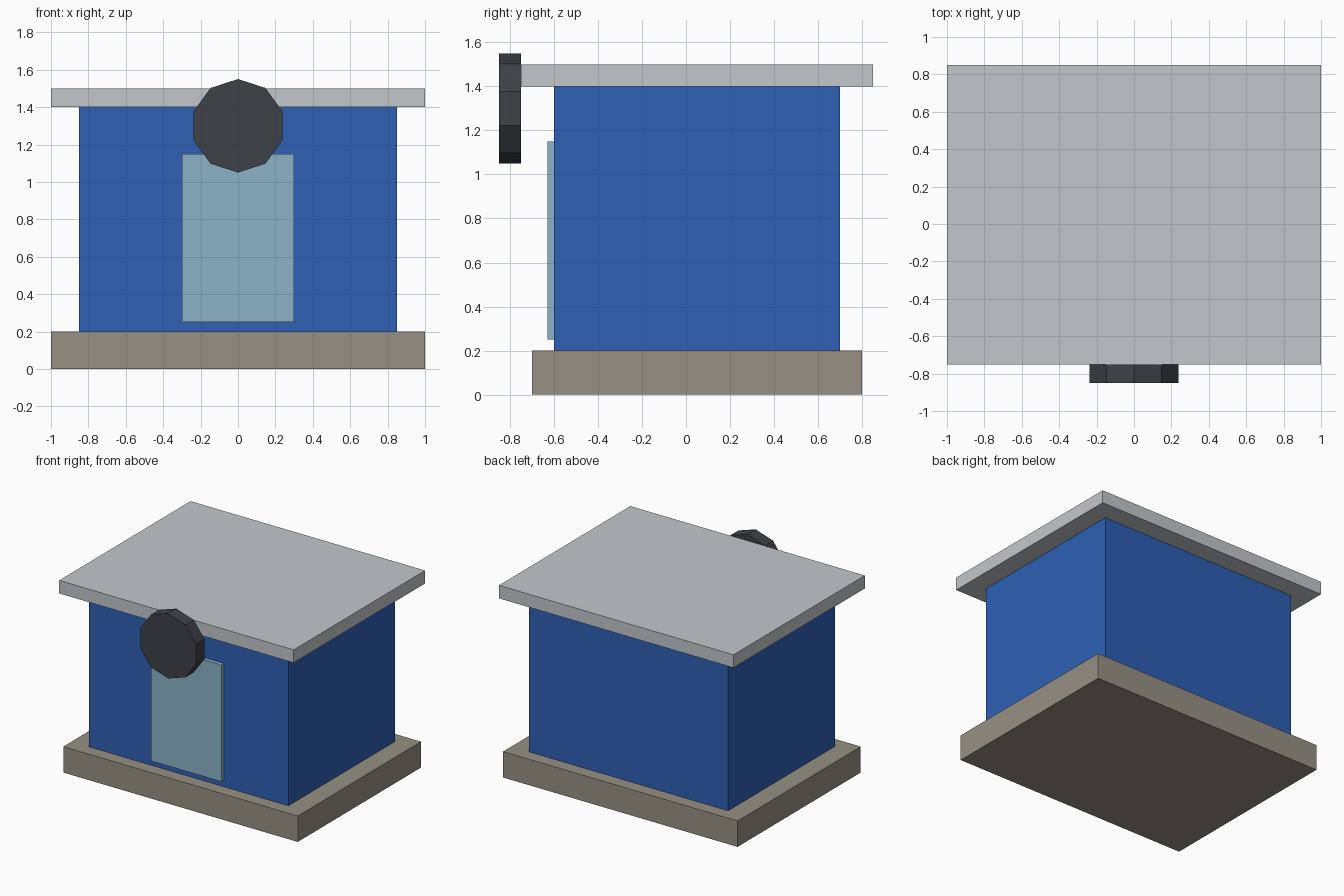
import bpy
import math

cube = bpy.data.objects.get("Cube")
if cube:
    bpy.data.objects.remove(cube, do_unlink=True)


def material(name, rgb):
    mat = bpy.data.materials.new(name)
    mat.use_nodes = True
    color = (*rgb, 1.0)
    mat.diffuse_color = color
    mat.node_tree.nodes["Principled BSDF"].inputs["Base Color"].default_value = color
    return mat


def box(name, x, y, z, mat):
    """Box spanning the given (low, high) ranges."""
    spans = (x, y, z)
    bpy.ops.mesh.primitive_cube_add(size=1, location=[(a + b) / 2 for a, b in spans])
    obj = bpy.context.object
    obj.name = name
    obj.scale = [b - a for a, b in spans]
    bpy.ops.object.transform_apply(location=False, rotation=False, scale=True)
    obj.data.materials.append(mat)
    return obj


stone = material("warm stone", (0.31, 0.28, 0.23))
blue = material("blue wall", (0.026, 0.115, 0.46))
pale = material("pale grey roof", (0.55, 0.575, 0.595))
glass = material("light blue door", (0.26, 0.45, 0.58))
dark = material("dark grey", (0.047, 0.053, 0.063))

# Building
box("base", (-1, 1), (-0.7, 0.8), (0, 0.2), stone)
box("walls", (-0.85, 0.85), (-0.6, 0.7), (0.2, 1.4), blue)
box("roof", (-1, 1), (-0.75, 0.85), (1.4, 1.5), pale)
box("door", (-0.3, 0.3), (-0.63, -0.6), (0.25, 1.15), glass)

# Ten-sided disc on the roof's front edge, one corner pointing up
bpy.ops.mesh.primitive_cylinder_add(
    vertices=10, radius=0.25, depth=0.1,
    location=(0, -0.8, 1.3), rotation=(math.pi / 2, 0, 0))
sign = bpy.context.object
sign.name = "round_sign"
sign.data.materials.append(dark)
